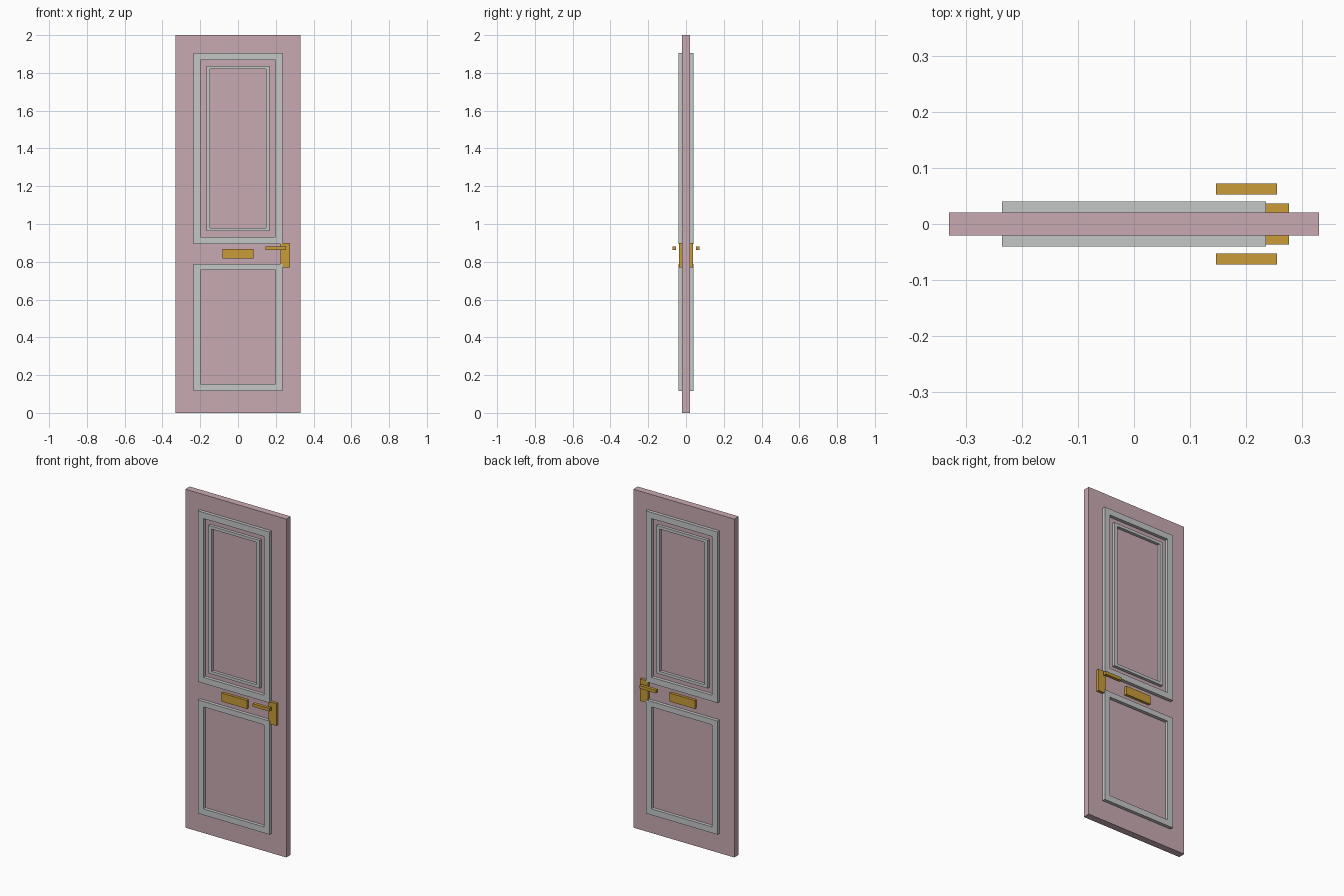
import bpy, bmesh

if "Cube" in bpy.data.objects:
    bpy.data.objects.remove(bpy.data.objects["Cube"])


def material(name, color):
    m = bpy.data.materials.new(name)
    m.diffuse_color = (*color, 1)
    m.use_nodes = True
    m.node_tree.nodes["Principled BSDF"].inputs["Base Color"].default_value = m.diffuse_color
    return m


PINK = material("dusty pink paint", (0.578, 0.402, 0.445))
GREY = material("light grey trim", (0.56, 0.57, 0.575))
BRASS = material("brass", (0.578, 0.332, 0.04))


def finish(name, bm, mat):
    bmesh.ops.recalc_face_normals(bm, faces=bm.faces)
    mesh = bpy.data.meshes.new(name)
    bm.to_mesh(mesh)
    bm.free()
    mesh.materials.append(mat)
    obj = bpy.data.objects.new(name, mesh)
    bpy.context.collection.objects.link(obj)


def box(name, x, y, z, mat):
    """Box from (min, max) pairs along each axis."""
    bm = bmesh.new()
    bmesh.ops.create_cube(bm, size=1)
    for v in bm.verts:
        v.co = [(lo + hi) / 2 + c * (hi - lo) for c, (lo, hi) in zip(v.co, (x, y, z))]
    finish(name, bm, mat)


def frame(name, outer, inner, y, mat):
    """Rectangular moulding; outer and inner are (half width, z low, z high)."""
    bm = bmesh.new()
    rings = []
    for w, lo, hi in (outer, inner):
        for depth in y:
            corners = ((-w, lo), (w, lo), (w, hi), (-w, hi))
            rings.append([bm.verts.new((px, depth, pz)) for px, pz in corners])
    out_a, out_b, in_a, in_b = rings
    for r, s in ((out_a, out_b), (out_b, in_b), (in_b, in_a), (in_a, out_a)):
        for i in range(4):
            j = (i + 1) % 4
            bm.faces.new((r[i], r[j], s[j], s[i]))
    finish(name, bm, mat)


HALF = 0.0205  # half the door thickness

# Door slab
box("door_slab", (-0.33, 0.33), (-HALF, HALF), (0, 2), PINK)

# Mouldings and fittings on both faces
for side, s in (("front", -1), ("back", 1)):
    def span(a, b):
        return tuple(sorted((s * a, s * b)))

    seat = HALF - 0.002
    frame(f"upper_outer_moulding_{side}", (0.235, 0.895, 1.905), (0.199, 0.931, 1.869),
          span(seat, 0.040), GREY)
    frame(f"upper_inner_moulding_{side}", (0.167, 0.962, 1.837), (0.147, 0.979, 1.820),
          span(seat, 0.038), GREY)
    frame(f"lower_moulding_{side}", (0.235, 0.117, 0.788), (0.199, 0.153, 0.756),
          span(seat, 0.040), GREY)
    box(f"letter_plate_{side}", (-0.083, 0.083), span(seat, 0.0365), (0.818, 0.868), BRASS)
    box(f"handle_plate_{side}", (0.224, 0.276), span(seat, 0.0365), (0.770, 0.900), BRASS)
    box(f"handle_lever_{side}", (0.146, 0.255), span(0.053, 0.072), (0.862, 0.880), BRASS)
